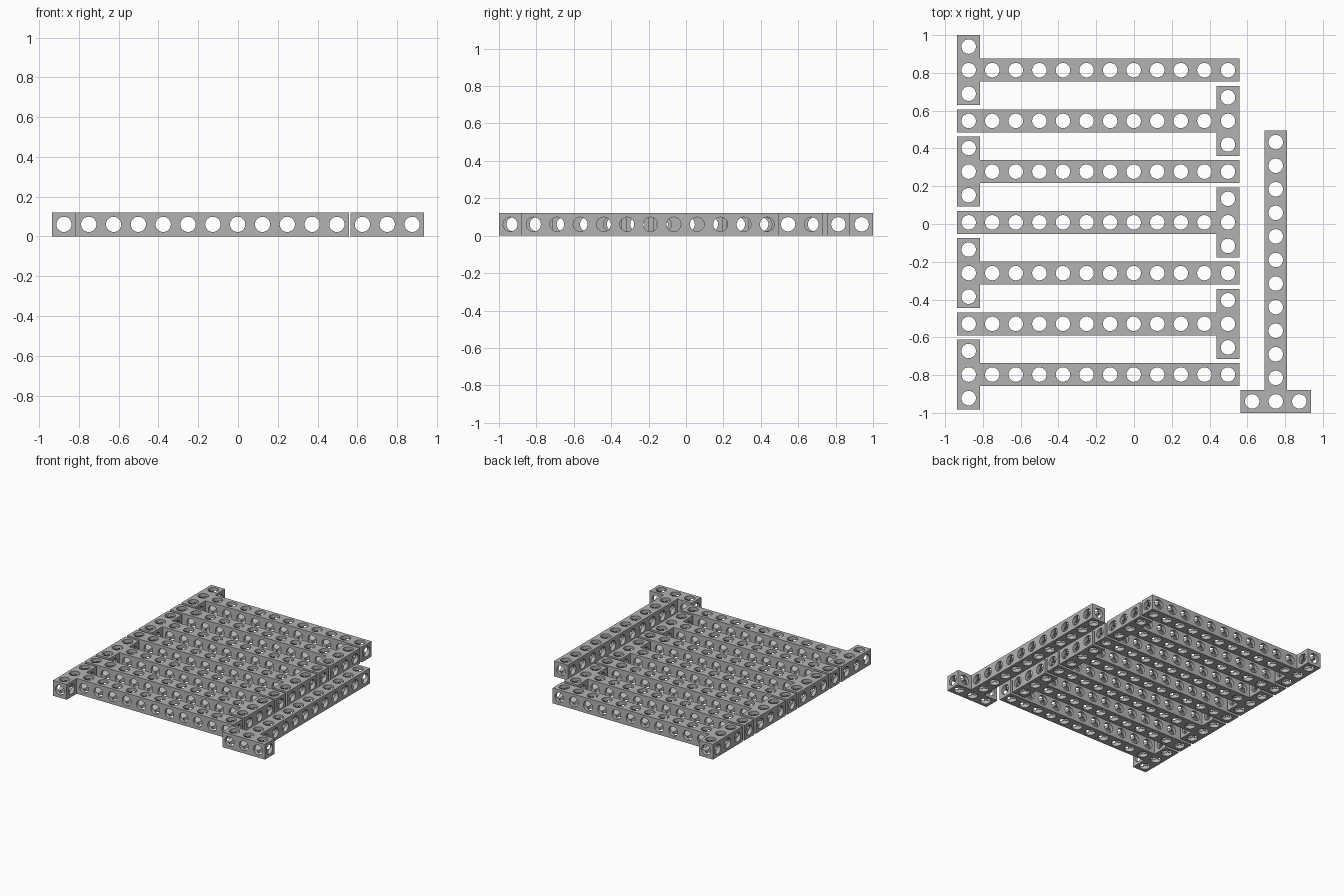
import bpy
import bmesh
import math

if "Cube" in bpy.data.objects:
    bpy.data.objects.remove(bpy.data.objects["Cube"])

PITCH = 0.1248    # spacing of the holes
WIDTH = 0.1214    # thickness of a beam
RADIUS = 0.0383   # hole radius
SEGS = 32         # sides per hole (multiple of 8)
LENGTH = 12       # cells along the stem, head cell included
HALF = WIDTH / 2

# T layout on a grid: stem along +x, three-cell head along y
CELLS = {(i, 0, 0) for i in range(LENGTH)} | {(0, -1, 0), (0, 1, 0)}
JOINT = (0, 0, 0)


def neighbour(cell, axis, sign):
    n = list(cell)
    n[axis] += sign
    return tuple(n)


def extent(cell, axis, sign):
    """Distance from the cell centre to its boundary in one direction."""
    n = neighbour(cell, axis, sign)
    if n not in CELLS or cell == JOINT:
        return HALF
    return PITCH - HALF if n == JOINT else PITCH / 2


def add_side(bm, cell, axis, sign):
    """One side of a cell: tube wall, plus the pierced face if it is exposed."""
    b, c = (axis + 1) % 3, (axis + 2) % 3
    depth = extent(cell, axis, sign)

    def vert(u, v, d):
        co = [k * PITCH for k in cell]
        co[axis] += sign * d
        co[b] += u
        co[c] += v
        return bm.verts.new(co)

    inner, rim, border = [], [], []
    for k in range(SEGS):
        t = 2 * math.pi * k / SEGS
        cu, cv = math.cos(t), math.sin(t)
        m = max(abs(cu), abs(cv))
        # the tube ends where it meets the two crossing tubes
        inner.append(vert(RADIUS * cu, RADIUS * cv, RADIUS * m))
        rim.append(vert(RADIUS * cu, RADIUS * cv, depth))
        eu = extent(cell, b, 1 if cu > 0 else -1)
        ev = extent(cell, c, 1 if cv > 0 else -1)
        border.append(vert(eu * cu / m, ev * cv / m, depth))

    exposed = neighbour(cell, axis, sign) not in CELLS
    for k in range(SEGS):
        j = (k + 1) % SEGS
        bm.faces.new((inner[k], inner[j], rim[j], rim[k]))
        if exposed:
            bm.faces.new((rim[k], rim[j], border[j], border[k]))


# Shared T beam mesh, drilled along all three axes
bm = bmesh.new()
for cell in sorted(CELLS):
    for axis in range(3):
        for sign in (-1, 1):
            add_side(bm, cell, axis, sign)
bmesh.ops.remove_doubles(bm, verts=bm.verts, dist=1e-5)
loose = [v for v in bm.verts if not v.link_faces]
bmesh.ops.delete(bm, geom=loose, context='VERTS')
bmesh.ops.recalc_face_normals(bm, faces=bm.faces)
mesh = bpy.data.meshes.new("t_beam")
bm.to_mesh(mesh)
bm.free()
mesh.shade_smooth()
mesh.set_sharp_from_angle(angle=math.radians(30))

grey = bpy.data.materials.new("grey")
grey.diffuse_color = (0.45, 0.45, 0.45, 1)
grey.use_nodes = True
grey.node_tree.nodes["Principled BSDF"].inputs["Base Color"].default_value = grey.diffuse_color
mesh.materials.append(grey)


def place(name, x, y, turn):
    ob = bpy.data.objects.new(name, mesh)
    ob.location = (x, y, HALF)
    ob.rotation_euler.z = math.radians(turn)
    bpy.context.collection.objects.link(ob)


# Seven interlocking beams, heads alternating left and right
LEFT = -0.936 + HALF
RIGHT = LEFT + (LENGTH - 1) * PITCH
TOP = 1 - HALF - PITCH
for i in range(7):
    y = TOP - i * 0.2686
    if i % 2 == 0:
        place(f"left_head_beam_{i + 1}", LEFT, y, 0)
    else:
        place(f"right_head_beam_{i + 1}", RIGHT, y, 180)

# Single beam standing along the right side, head at the front
place("side_beam", 0.936 - HALF - PITCH, -1 + HALF, 90)
